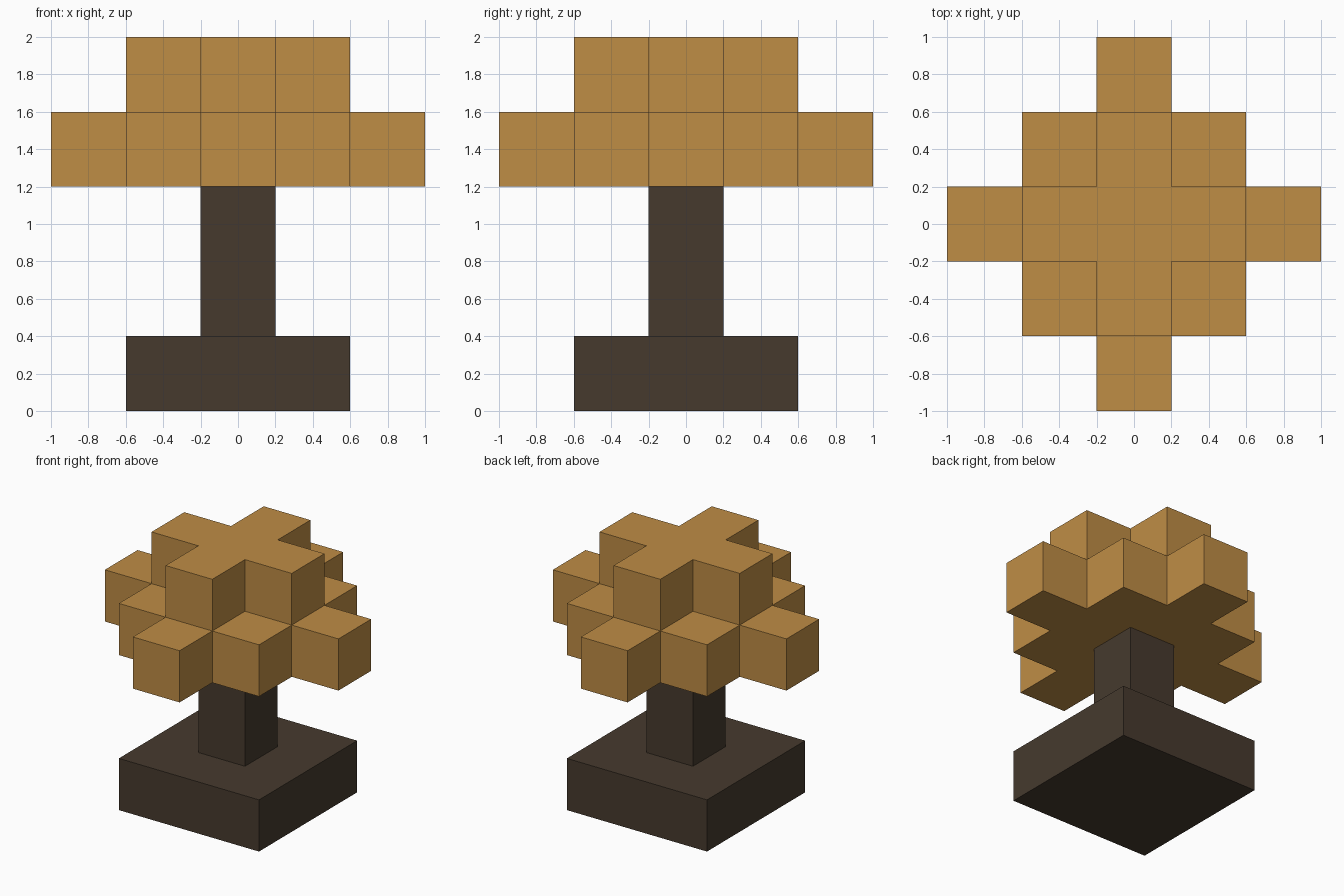
import bpy
import bmesh
import math
from mathutils import Vector

cube = bpy.data.objects.get("Cube")
if cube:
    bpy.data.objects.remove(cube, do_unlink=True)

U = 0.4  # edge length of one block


def make_material(name, rgb):
    mat = bpy.data.materials.new(name)
    mat.use_nodes = True
    color = (*rgb, 1.0)
    mat.diffuse_color = color
    bsdf = next(n for n in mat.node_tree.nodes if n.type == 'BSDF_PRINCIPLED')
    bsdf.inputs["Base Color"].default_value = color
    bsdf.inputs["Roughness"].default_value = 1.0
    return mat


def add_object(name, bm, mat):
    mesh = bpy.data.meshes.new(name)
    bm.to_mesh(mesh)
    bm.free()
    mesh.materials.append(mat)
    obj = bpy.data.objects.new(name, mesh)
    bpy.context.collection.objects.link(obj)
    return obj


def box(name, width, z0, z1, mat):
    """Square block centred on the z axis, spanning z0 to z1."""
    bm = bmesh.new()
    bmesh.ops.create_cube(bm, size=1)
    bmesh.ops.scale(bm, vec=(width, width, z1 - z0), verts=bm.verts)
    bmesh.ops.translate(bm, vec=(0, 0, (z0 + z1) / 2), verts=bm.verts)
    return add_object(name, bm, mat)


def block_shell(name, cells, z0, mat):
    """One closed shell around a set of grid cells, without inner faces."""
    bm = bmesh.new()
    axes = [Vector((1, 0, 0)), Vector((0, 1, 0)), Vector((0, 0, 1))]
    for cell in cells:
        centre = Vector(cell) * U + Vector((0, 0, z0 + U / 2))
        for i in range(3):
            for sign in (1, -1):
                n = axes[i] * sign
                if tuple(c + int(d) for c, d in zip(cell, n)) in cells:
                    continue
                a, b = axes[(i + 1) % 3], axes[(i + 2) % 3] * sign
                corners = [n - a - b, n + a - b, n + a + b, n - a + b]
                bm.faces.new([bm.verts.new(centre + c * (U / 2)) for c in corners])
    bmesh.ops.remove_doubles(bm, verts=bm.verts, dist=0.001)
    # Merge the grid squares into large flat faces
    bmesh.ops.dissolve_limit(bm, angle_limit=math.radians(1),
                             verts=bm.verts, edges=bm.edges)
    return add_object(name, bm, mat)


bark = make_material("dark brown", (0.061, 0.042, 0.027))
leaves = make_material("golden brown", (0.521, 0.266, 0.060))

# Base slab and trunk
box("base", 3 * U, 0, U, bark)
box("trunk", U, U, 3 * U, bark)

# Canopy: wide lower tier (3x3 with four arm tips) and a plus-shaped upper tier
span = range(-2, 3)
canopy = {(x, y, 0) for x in span for y in span
          if max(abs(x), abs(y)) < 2 or x * y == 0}
canopy |= {(x, y, 1) for x in span for y in span if abs(x) + abs(y) < 2}
block_shell("canopy", canopy, 3 * U, leaves)
